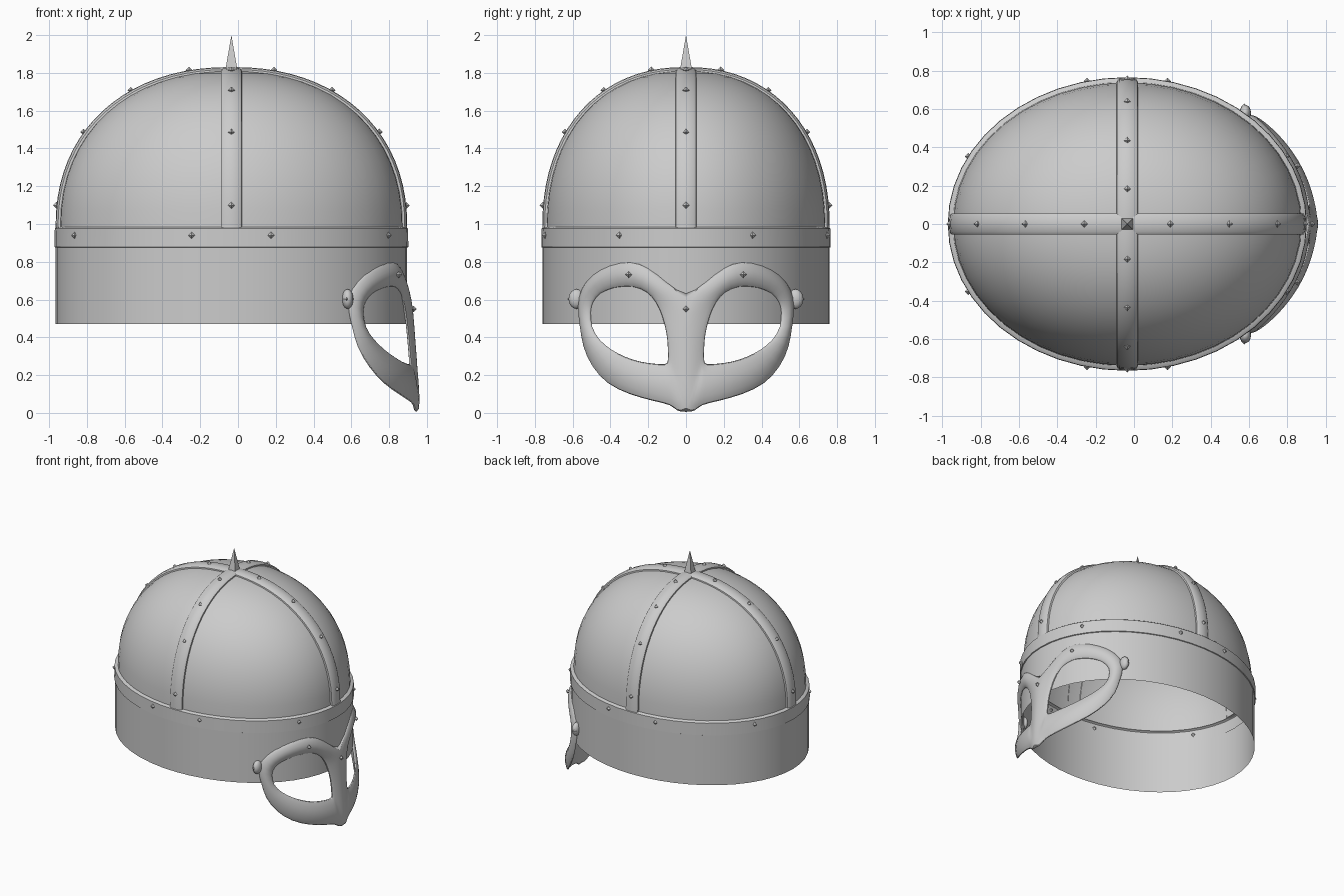
import bpy, bmesh, math
from mathutils import Matrix, Vector

if "Cube" in bpy.data.objects:
    bpy.data.objects.remove(bpy.data.objects["Cube"])

CX = -0.035                       # helmet axis
RX, RY, Z0, H = 0.91, 0.74, 0.98, 0.83   # dome radii, base height, dome height
P = 2 / 2.2                       # slightly boxy dome curve
N = 48


def finish(name, bm, smooth=40):
    bmesh.ops.recalc_face_normals(bm, faces=bm.faces)
    me = bpy.data.meshes.new(name)
    bm.to_mesh(me)
    bm.free()
    ob = bpy.data.objects.new(name, me)
    bpy.context.collection.objects.link(ob)
    if smooth:
        bpy.ops.object.select_all(action='DESELECT')
        ob.select_set(True)
        bpy.context.view_layer.objects.active = ob
        bpy.ops.object.shade_smooth_by_angle(angle=math.radians(smooth))
    return ob


def bridge(bm, rows, closed=True):
    n = len(rows[0])
    for a, b in zip(rows, rows[1:]):
        for i in range(n if closed else n - 1):
            j = (i + 1) % n
            bm.faces.new((a[i], a[j], b[j], b[i]))


def lathe(name, profile):
    """Oval lathe, profile = [(rx, ry, z)]"""
    bm = bmesh.new()
    rows = [[bm.verts.new((CX + rx * math.cos(2 * math.pi * i / N),
                           ry * math.sin(2 * math.pi * i / N), z)) for i in range(N)]
            for rx, ry, z in profile]
    bridge(bm, rows)
    bmesh.ops.remove_doubles(bm, verts=bm.verts, dist=1e-5)
    return finish(name, bm)


def arc(a):
    c, s = math.cos(a), max(0.0, math.sin(a))
    return math.copysign(abs(c) ** P, c), s ** P


# skirt, rim band and dome
lathe("neck_skirt", [(0.93, 0.76, 0.47), (0.93, 0.76, 0.88)])
lathe("rim_band", [(0.93, 0.76, 0.875), (0.937, 0.766, 0.878),
                   (0.935, 0.764, 0.976), (0.93, 0.76, 0.98), (RX, RY, 0.985)])
dome = []
for k in range(17):
    r, s = arc(math.pi / 2 * k / 16)
    r = max(r, 0.0) if k < 16 else 0.0
    dome.append((RX * r, RY * r, Z0 + H * s))
lathe("dome", dome)


# crossing straps
def strap_point(along_x, a, w, h):
    c, s = arc(a)
    z = Z0 + (H + h) * s
    return (CX + (RX + h) * c, w, z) if along_x else (CX + w, (RY + h) * c, z)


SECTION = [(-0.056, -0.008), (-0.054, 0.008), (-0.04, 0.018), (0, 0.021),
           (0.04, 0.018), (0.054, 0.008), (0.056, -0.008)]
for along_x, name in ((True, "strap_long"), (False, "strap_cross")):
    bm = bmesh.new()
    rows = [[bm.verts.new(strap_point(along_x, math.pi * k / 40, w, h)) for w, h in SECTION]
            for k in range(41)]
    bridge(bm, rows, closed=False)
    bm.faces.new(rows[0])
    bm.faces.new(rows[-1])
    finish(name, bm)

# top spike
bm = bmesh.new()
bmesh.ops.create_cone(bm, cap_ends=True, segments=4, radius1=0.044, radius2=0, depth=0.18,
                      matrix=Matrix.Translation((CX, 0, 1.91)) @ Matrix.Rotation(math.pi / 4, 4, 'Z'))
finish("top_spike", bm, 0)


# face guard: wraps around the oval front
def guard_point(y, z, h):
    x = 0.93 * math.sqrt(max(0, 1 - (y / 0.76) ** 2))
    n = Vector((x / 0.93 ** 2, y / 0.76 ** 2)).normalized()
    lean = 0.045 * max(0, (0.6 - z) / 0.6)
    return Vector((CX + x + lean + n.x * h, y + n.y * h, z))


# outer outline (y, z) paired with eye hole (y, z)
RING = [(0, .61, .14, .55), (.10, .69, .18, .62), (.20, .775, .24, .66), (.29, .808, .31, .672),
        (.40, .788, .39, .66), (.50, .735, .455, .635), (.555, .66, .495, .59),
        (.575, .58, .51, .54), (.56, .46, .505, .45), (.548, .35, .46, .385),
        (.50, .24, .40, .335), (.42, .15, .32, .295), (.30, .095, .24, .27),
        (.17, .06, .17, .262), (.075, .042, .102, .256), (.05, .006, .097, .275),
        (0, 0, .096, .30), (0, .15, .097, .35), (0, .30, .102, .42), (0, .45, .12, .49)]
T = [0, .2, .5, .8, 1]
bm = bmesh.new()
rows = []
for oy, oz, iy, iz in RING:
    row = []
    for back in (False, True):
        for t in (reversed(T) if back else T):
            bulge = math.cos(t * math.pi / 2) if oy == 0 else math.sin(t * math.pi)
            h = -0.008 if back else 0.004 + 0.024 * bulge
            row.append(bm.verts.new(guard_point(oy + (iy - oy) * t, oz + (iz - oz) * t, h)))
    rows.append(row)
bridge(bm, rows + rows[:1])
seam = [f for f in bm.faces if all(abs(v.co.y) < 1e-6 for v in f.verts)]
bmesh.ops.delete(bm, geom=seam, context='FACES_ONLY')
guard = finish("face_guard", bm, 60)
mirror = guard.modifiers.new("mirror", 'MIRROR')
mirror.use_axis = (False, True, False)
mirror.use_clip = True
guard.modifiers.new("smooth", 'SUBSURF').levels = 1
guard.modifiers["smooth"].render_levels = 1

# round hinge knobs on the guard
for side, name in ((1, "knob_left"), (-1, "knob_right")):
    bm = bmesh.new()
    bmesh.ops.create_uvsphere(bm, u_segments=16, v_segments=10, radius=1)
    bmesh.ops.scale(bm, vec=(0.03, 0.042, 0.052), verts=bm.verts)
    bmesh.ops.translate(bm, vec=guard_point(side * 0.573, 0.603, 0.008), verts=bm.verts)
    finish(name, bm, 60)

# rivets: little octahedra on straps, band and guard
spots = []
for ang in (0.115, 0.60, 1.0, 1.36):
    for a in (ang, math.pi - ang):
        spots += [strap_point(True, a, 0, 0.022), strap_point(False, a, 0, 0.022)]
for sx in (-1, 1):
    for sy in (-1, 1):
        spots += [(CX + sx * 0.83, sy * 0.352, 0.94), (CX + sx * 0.21, sy * 0.746, 0.94)]
for y, z in ((0, .55), (.29, .732), (-.29, .732), (.585, .603), (-.585, .603)):
    spots.append(guard_point(y, z, 0.03))
bm = bmesh.new()
for s in spots:
    bmesh.ops.create_uvsphere(bm, u_segments=4, v_segments=2, radius=0.018,
                              matrix=Matrix.Translation(s))
finish("rivets", bm, 0)
